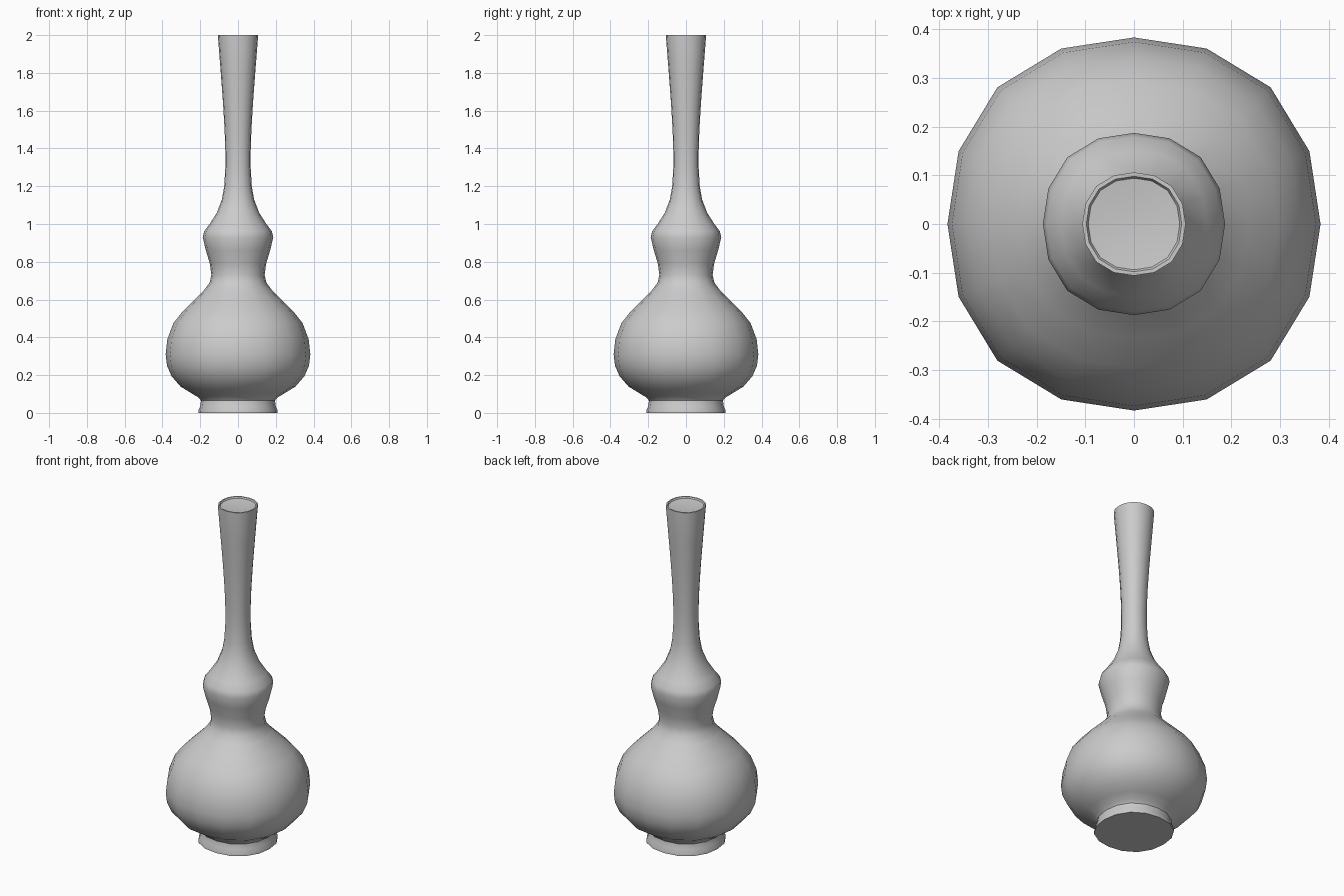
import bpy, bmesh, math

cube = bpy.data.objects.get("Cube")
if cube:
    bpy.data.objects.remove(cube, do_unlink=True)

SIDES = 16

mat = bpy.data.materials.new("grey ceramic")
mat.use_nodes = True
grey = (0.6, 0.6, 0.6, 1)
mat.diffuse_color = grey
mat.node_tree.nodes["Principled BSDF"].inputs["Base Color"].default_value = grey


def lathe(name, profile):
    """Sweep (radius, height) pairs around z, slightly squared, and cap both ends."""
    bm = bmesh.new()
    rings = []
    for r, z in profile:
        ring = []
        for i in range(SIDES):
            a = math.tau * i / SIDES
            k = r * (1 + 0.018 * (1 - math.cos(4 * a)))
            ring.append(bm.verts.new((k * math.cos(a), k * math.sin(a), z)))
        rings.append(ring)
    for low, high in zip(rings, rings[1:]):
        for i in range(SIDES):
            j = (i + 1) % SIDES
            bm.faces.new((low[i], low[j], high[j], high[i]))
    bm.faces.new(rings[0][::-1])
    bm.faces.new(rings[-1])
    mesh = bpy.data.meshes.new(name)
    bm.to_mesh(mesh)
    bm.free()
    mesh.materials.append(mat)
    obj = bpy.data.objects.new(name, mesh)
    bpy.context.collection.objects.link(obj)
    bpy.ops.object.select_all(action='DESELECT')
    obj.select_set(True)
    bpy.context.view_layer.objects.active = obj
    bpy.ops.object.shade_smooth_by_angle(angle=math.radians(38))
    return obj


foot = [(.21, 0), (.21, .012), (.2, .035), (.196, .065)]
belly = [(.21, .082), (.25, .106), (.305, .14), (.352, .195), (.376, .25),
         (.383, .31), (.374, .39), (.342, .475), (.295, .535), (.235, .595),
         (.18, .65), (.15, .69)]
collar = [(.141, .73), (.149, .79), (.17, .86), (.187, .93)]
neck = [(.179, .962), (.15, 1.0), (.112, 1.06), (.085, 1.13), (.073, 1.2),
        (.067, 1.3), (.067, 1.38), (.071, 1.5), (.08, 1.65), (.092, 1.81),
        (.106, 1.99)]
# Rim with a shallow closed mouth
mouth = [(.106, 2.0), (.098, 2.0), (.094, 1.992), (.04, 1.986)]

lathe("vase", foot + belly + collar + neck + mouth)
